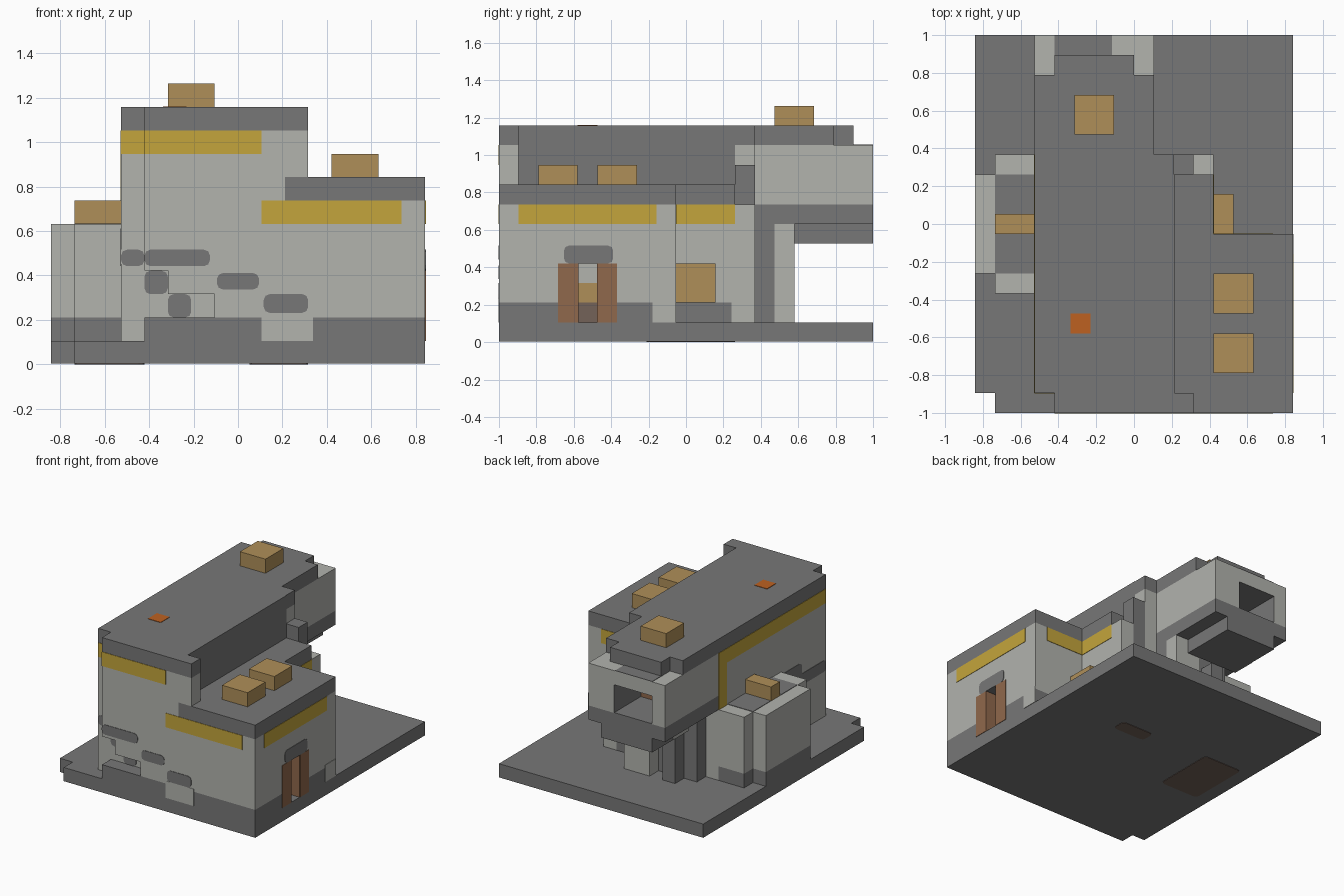
import bpy
import bmesh
from mathutils import Vector

if "Cube" in bpy.data.objects:
    bpy.data.objects.remove(bpy.data.objects["Cube"], do_unlink=True)

UNIT = 2 / 19          # one building block
THIN = 0.03            # thickness of painted plates, in blocks


def material(name, red, green, blue):
    linear = [((c / 255 + 0.055) / 1.055) ** 2.4 for c in (red, green, blue)] + [1]
    mat = bpy.data.materials.new(name)
    mat.use_nodes = True
    mat.diffuse_color = linear
    mat.node_tree.nodes["Principled BSDF"].inputs["Base Color"].default_value = linear
    return mat


DARK = material("dark_stone", 119, 119, 119)
LIGHT = material("light_plaster", 178, 179, 174)
YELLOW = material("yellow_trim", 196, 165, 60)
TAN = material("tan_crate", 175, 143, 89)
BROWN = material("brown_wood", 144, 104, 76)
ORANGE = material("orange_mark", 190, 97, 33)
UMBER = material("umber_floor", 116, 98, 88)


def box(name, x, y, z, *mats, levels=(), round_axis=None):
    """Box from ranges in blocks; mats change upwards at the given levels."""
    bm = bmesh.new()
    bmesh.ops.create_cube(bm, size=1)
    for v in bm.verts:
        v.co = Vector([(r[0] if c < 0 else r[1]) for c, r in zip(v.co, (x, y, z))])
    if round_axis is not None:
        edges = [e for e in bm.edges
                 if abs(e.verts[0].co[round_axis] - e.verts[1].co[round_axis]) > 1e-4]
        bmesh.ops.bevel(bm, geom=edges, offset=0.25, segments=2, profile=0.5, affect='EDGES')
    for level in levels:
        bmesh.ops.bisect_plane(bm, geom=bm.verts[:] + bm.edges[:] + bm.faces[:],
                               plane_co=(0, 0, level), plane_no=(0, 0, 1))
    for f in bm.faces:
        height = f.calc_center_median().z
        f.material_index = sum(height > level for level in levels)
    bmesh.ops.scale(bm, vec=(UNIT,) * 3, verts=bm.verts)
    mesh = bpy.data.meshes.new(name)
    bm.to_mesh(mesh)
    bm.free()
    for m in mats:
        mesh.materials.append(m)
    obj = bpy.data.objects.new(name, mesh)
    bpy.context.collection.objects.link(obj)
    return obj


def paint(name, axis, at, a, b, mat, facing=1, rounded=False):
    """Thin plate on the plane axis=at; a and b are ranges on the other axes."""
    ranges = [a, b]
    ranges.insert(axis, sorted((at - THIN * facing, at + THIN * facing)))
    return box(name, *ranges, mat, round_axis=axis if rounded else None)


def carve(obj, x, y, z):
    """Cut a box-shaped recess out of a part."""
    cutter = box("cutter", x, y, z, DARK)
    cutter.hide_render = True
    mod = obj.modifiers.new("recess", 'BOOLEAN')
    mod.operation = 'DIFFERENCE'
    mod.solver = 'EXACT'
    mod.object = cutter
    bpy.context.view_layer.objects.active = obj
    bpy.ops.object.modifier_apply(modifier=mod.name)
    bpy.data.objects.remove(cutter, do_unlink=True)


X, Y, Z = range(3)
FRONT, BACK = -9.5, 9.5

# Ground slab with a notched front corner
box("ground_slab", (-8, 8), (-8.5, BACK), (THIN, 1), DARK)
box("ground_slab_front", (-7, 8), (FRONT, -8.5), (THIN, 1), DARK)
paint("underside_stain_large", Z, THIN, (-7, -4), (-2, 2.5), UMBER, rounded=True)
paint("underside_stain_small", Z, THIN, (0.5, 3), (1.5, 2.5), UMBER, rounded=True)

# Tower
box("tower", (-5, 2), (-8.5, 3.5), (1, 11), LIGHT, DARK, levels=[10])
tower_front = box("tower_front", (-4, 2), (FRONT, -8.5), (1, 11),
                  DARK, LIGHT, DARK, levels=[2, 10])
carve(tower_front, (-4.2, -3), (FRONT - 1, -8.4), (2, 4))
carve(tower_front, (-3.2, -1), (FRONT - 1, -8.4), (2, 3))
box("tower_front_cap", (2, 3), (FRONT, -8.5), (8, 11), LIGHT, DARK, levels=[10])
paint("tower_side_panel", X, 2, (-8.5, 2.5), (8, 11), DARK)
box("tower_corner_post", (2, 3), (2.5, 3.5), (1, 9), DARK)
paint("roof_mark", Z, 11, (-3.2, -2.2), (-5.5, -4.5), ORANGE)
box("tower_chimney", (-3, -1), (4.5, 6.5), (11, 12), TAN)

# Right wing, stepped in at the back
wing = box("wing", (2, 8), (FRONT, -0.5), (1, 8), DARK, LIGHT, DARK, levels=[2, 7])
carve(wing, (6, 9), (-5.5, -4.5), (1, 4))
box("wing_rear", (2, 4), (-0.5, 2.5), (1, 8), LIGHT, DARK, levels=[7])
box("wing_rear_post", (3, 4), (2.5, 3.5), (1, 7), LIGHT)
for i, y in enumerate((-7.5, -4.5)):
    box(f"wing_roof_crate_{i}", (4, 6), (y, y + 2), (8, 9), TAN)
box("wall_crate", (4, 5), (-0.5, 1.5), (2, 4), TAN)
paint("wing_rear_footing", X, 4, (-0.5, 2.3), (1, 2), DARK)
paint("wing_footing_gap", X, 8, (-1.7, -0.5), (1, 2.2), LIGHT)
paint("wing_front_footing_gap", Y, FRONT, (1, 3.2), (1, 2.2), LIGHT)

# Doorway
for name, y in (("right", -6.5), ("left", -4.5)):
    paint("door_jamb_" + name, X, 8, (y, y + 1), (1, 4), BROWN)
for side, y in ((1, -5.5), (-1, -4.5)):
    paint("door_reveal", Y, y, (6, 8), (1, 4), BROWN, facing=side)
for z, mat in ((1, UMBER), (2, TAN), (3, LIGHT)):
    paint("door_back_panel", X, 6, (-5.5, -4.5), (z, z + 1), mat)
paint("door_lintel", X, 8, (-6.2, -3.7), (4, 4.9), DARK, rounded=True)

# Annex on the other side with a roof vent
box("annex", (-7, -5), (-3.5, 3.5), (1, 6), DARK, LIGHT, levels=[2])
box("annex_outer", (-8, -7), (-2.5, 2.5), (1, 6), DARK, LIGHT, levels=[2])
paint("annex_roof", Z, 6, (-7, -5), (-2.5, 2.5), DARK)
box("annex_vent", (-7, -5), (-0.5, 0.5), (6, 7), TAN)

# Overhanging back room with a window recess
room = box("back_room", (-5, 1), (3.5, BACK), (6, 10), DARK, LIGHT, levels=[7])
carve(room, (-4, -1), (6.5, BACK + 1), (7, 9))
for name, axis, at, a, b, mat, facing in (
        ("back", Y, 6.5, (-4, -1), (7, 9), BROWN, 1),
        ("side", X, -1, (6.5, BACK), (7, 9), DARK, -1),
        ("floor", Z, 7, (-4, -1), (6.5, BACK), DARK, 1)):
    paint("window_" + name, axis, at, a, b, mat, facing)
paint("window_lintel_top", Z, 10, (-4, -1.1), (8.5, BACK), DARK)
box("back_roof", (-5, 1), (3.5, 7.5), (10, 11), DARK)
box("back_roof_step", (-4, 0), (7.5, 8.5), (10, 11), DARK)
box("room_underslab", (-4, 0), (5.5, BACK), (5, 6), DARK)
paint("underslab_side", X, -4, (5.5, 7.2), (5, 6), LIGHT, facing=-1)
box("back_support", (-4, 1), (3.5, 4.5), (1, 6), DARK)
box("back_column", (-1, 1), (4.5, 5.5), (1, 6), LIGHT)
box("back_short_column", (-3, -2), (4.5, 5.5), (1, 5), DARK)

# Yellow trim bands
for name, axis, at, a, b, facing in (
        ("tower_front", Y, FRONT, (-4, 1), (9, 10), -1),
        ("tower_corner", Y, -8.5, (-5, -4), (9, 10), -1),
        ("tower_side", X, -5, (-8.5, 3.5), (9, 10), -1),
        ("tower_side_drop", X, -5, (2.6, 3.5), (6, 9), -1),
        ("wing_front", Y, FRONT, (1, 7), (6, 7), -1),
        ("wing_side", X, 8, (-8.5, -1.5), (6, 7), 1),
        ("wing_back", Y, -0.5, (4, 7), (6, 7), 1),
        ("wing_rear", X, 4, (-0.5, 2.5), (6, 7), 1)):
    paint("trim_" + name, axis, at, a, b, YELLOW, facing)

# Exposed stone patches
for name, axis, at, a, b in (
        ("front_upper", Y, FRONT, (-4, -1.2), (4.2, 4.9)),
        ("front_middle", Y, FRONT, (-0.9, 0.9), (3.2, 3.9)),
        ("front_lower", Y, FRONT, (1.1, 3), (2.2, 3)),
        ("corner", Y, -8.5, (-5, -4), (4.2, 4.9)),
        ("hole_upper", Y, -8.5, (-4, -3), (3, 4)),
        ("hole_lower", Y, -8.5, (-3, -2), (2, 3)),
        ("side_front", X, -5, (-8.5, -5.5), (4.2, 5)),
        ("side_middle", X, -5, (-5.8, -3), (4.6, 5.8))):
    paint("stone_" + name, axis, at, a, b, DARK, facing=-1, rounded=True)
